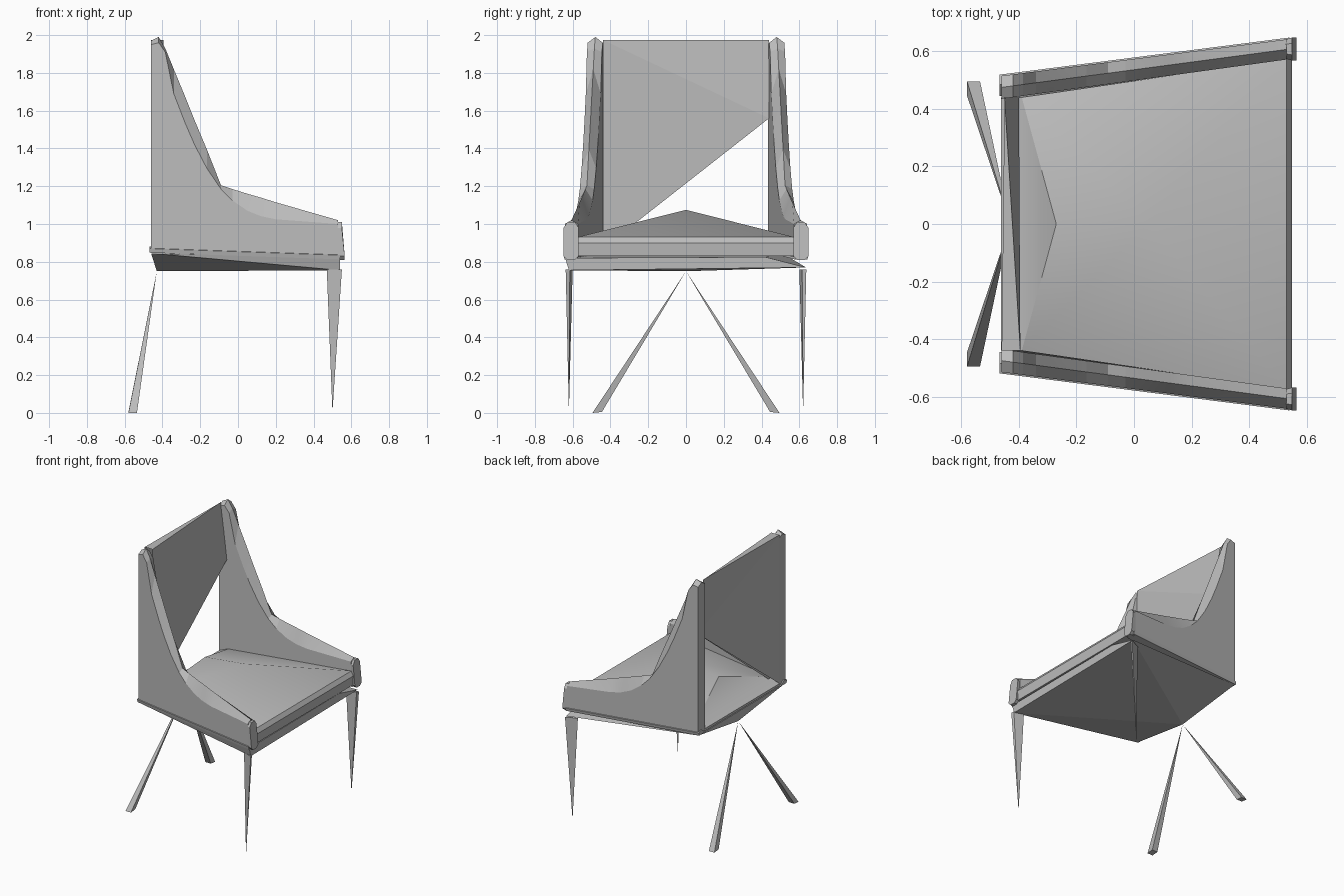
import bpy, bmesh, math

cube = bpy.data.objects.get("Cube")
if cube:
    bpy.data.objects.remove(cube, do_unlink=True)

GREY = (0.5, 0.5, 0.5, 1)
mat = bpy.data.materials.new("plain grey")
mat.use_nodes = True
mat.diffuse_color = GREY
mat.node_tree.nodes["Principled BSDF"].inputs["Base Color"].default_value = GREY


def build(name, verts, faces, smooth=0, solid=True):
    """Mesh object from a few points; smooth is the crease angle in degrees."""
    bm = bmesh.new()
    vs = [bm.verts.new(v) for v in verts]
    for f in faces:
        bm.faces.new([vs[i] for i in f])
    if solid:
        bmesh.ops.recalc_face_normals(bm, faces=bm.faces)
    mesh = bpy.data.meshes.new(name)
    bm.to_mesh(mesh)
    bm.free()
    mesh.materials.append(mat)
    ob = bpy.data.objects.new(name, mesh)
    bpy.context.collection.objects.link(ob)
    if smooth:
        bpy.ops.object.select_all(action='DESELECT')
        ob.select_set(True)
        bpy.context.view_layer.objects.active = ob
        bpy.ops.object.shade_smooth_by_angle(angle=math.radians(smooth))
    return ob


def loft(name, rings, smooth=0):
    """Skin between closed rings of equal size, with end caps."""
    n = len(rings[0])
    faces = [tuple(range(n)), tuple(range(len(rings) * n - n, len(rings) * n))]
    for r in range(len(rings) - 1):
        for i in range(n):
            j = (i + 1) % n
            faces.append((r * n + i, r * n + j, r * n + n + j, r * n + n + i))
    return build(name, [v for ring in rings for v in ring], faces, smooth)


def spike(name, base, tip):
    n = len(base)
    faces = [tuple(range(n))] + [(i, (i + 1) % n, n) for i in range(n)]
    return build(name, list(base) + [tip], faces)


def outer_y(x):
    return 0.515 + (x + 0.46) * 0.128


def inner_y(x):
    return outer_y(x) - 0.08 + (x + 0.46) * 0.01


# Swept side panels: curved edges with a raised straight ridge between them
# each entry: x, edge height, ridge height
sweep = [(-0.46, 1.95, 1.97), (-0.42, 1.96, 1.99), (-0.385, 1.91, 1.93),
         (-0.34, 1.69, 1.82), (-0.28, 1.535, 1.675), (-0.23, 1.42, 1.55),
         (-0.165, 1.295, 1.395), (-0.09, 1.185, 1.205),
         (-0.03, 1.125, 1.185), (0.05, 1.07, 1.16), (0.12, 1.042, 1.14),
         (0.2, 1.025, 1.115), (0.53, 1.0, 1.02)]
for side, s in (("right", -1), ("left", 1)):
    rings = []
    for x, edge, ridge in sweep:
        yo, yi = outer_y(x), inner_y(x)
        low = 0.855 - (x + 0.46) * 0.03
        rings.append([(x, s * yo, low), (x, s * yo, edge),
                      (x, s * (yo + yi) / 2, ridge),
                      (x, s * yi, edge), (x, s * yi, low)])
    loft(side + "_side_panel", rings, 12)

    # Chamfered front end of the arm, leaning out at the bottom
    ends = []
    for x, grow, tilt in ((0.525, 0.0, 0), (0.55, 0.007, 0.015)):
        ends.append([(x + tilt * (z < 0.9), s * (0.608 + u * (0.033 + grow)), z)
                     for u, z in ((-0.5, 0.81), (0.5, 0.81), (1, 0.83),
                                  (1, 0.98), (0.5, 1.01), (-0.5, 1.01),
                                  (-1, 0.98), (-1, 0.83))])
    loft(side + "_arm_end", ends)

    # Thin lip along the bottom of the panel
    lip = []
    for x, z in ((-0.468, 0.87), (0.54, 0.835)):
        y = outer_y(x)
        lip.append([(x, s * (y - 0.07), z - 0.022), (x, s * y, z - 0.022),
                    (x, s * (y + 0.005), z), (x, s * (y - 0.03), z + 0.012)])
    loft(side + "_lower_lip", lip)

    # Thin tapered front leg, set diagonally
    spike("front_leg_" + side,
          [(0.47, s * 0.6, 0.76), (0.55, s * 0.637, 0.76),
           (0.545, s * 0.615, 0.76)],
          (0.5, s * 0.62, 0.005))

    # Splayed back leg, widening towards the foot
    spike("back_leg_" + side,
          [(-0.58, s * 0.495, 0), (-0.535, s * 0.495, 0),
           (-0.535, s * 0.445, 0.005), (-0.58, s * 0.445, 0.005)],
          (-0.43, 0, 0.75))

# Backrest sheet with an open lower corner and a leaning upper half
build("backrest",
      [(-0.395, -0.44, 0.87), (-0.395, -0.44, 1.975), (-0.45, 0.44, 1.975),
       (-0.4, 0.44, 1.56), (-0.46, -0.44, 1.975), (-0.46, -0.44, 0.87)],
      [(0, 3, 1), (1, 3, 2), (1, 2, 4), (4, 2, 3), (4, 3, 5)], solid=False)

# Cushion: peaked top over a shallow front band, running out under the backrest
build("seat_cushion",
      [(0.53, -0.575, 0.93), (0.53, 0.575, 0.93), (-0.39, 0.44, 0.9),
       (-0.39, -0.44, 0.9), (0.05, 0, 1.075), (-0.27, 0, 1.04),
       (0.55, -0.575, 0.9), (0.55, 0.575, 0.9),
       (0.545, -0.575, 0.83), (0.545, 0.575, 0.83),
       (-0.46, 0.44, 0.85), (-0.46, -0.44, 0.85),
       (-0.463, 0.44, 0.87), (-0.463, -0.44, 0.87)],
      [(0, 1, 4), (1, 2, 4), (2, 5, 4), (5, 3, 4), (3, 0, 4), (2, 3, 5),
       (0, 6, 7, 1), (6, 8, 9, 7), (8, 11, 10, 9), (2, 12, 13, 3),
       (12, 10, 11, 13), (1, 7, 9, 10, 12, 2), (0, 3, 13, 11, 8, 6)], 35)

# Underside frame drooping to the point where the back legs meet
build("under_frame",
      [(0.54, -0.64, 0.82), (0.54, 0.42, 0.825), (0.54, 0.635, 0.77),
       (0.54, -0.62, 0.755), (-0.46, 0.51, 0.845), (-0.46, -0.51, 0.845),
       (-0.43, 0, 0.75)],
      [(0, 3, 2, 1), (3, 6, 2), (2, 6, 4), (3, 5, 6), (4, 6, 5),
       (0, 5, 3), (1, 2, 4), (0, 1, 4, 5)])
